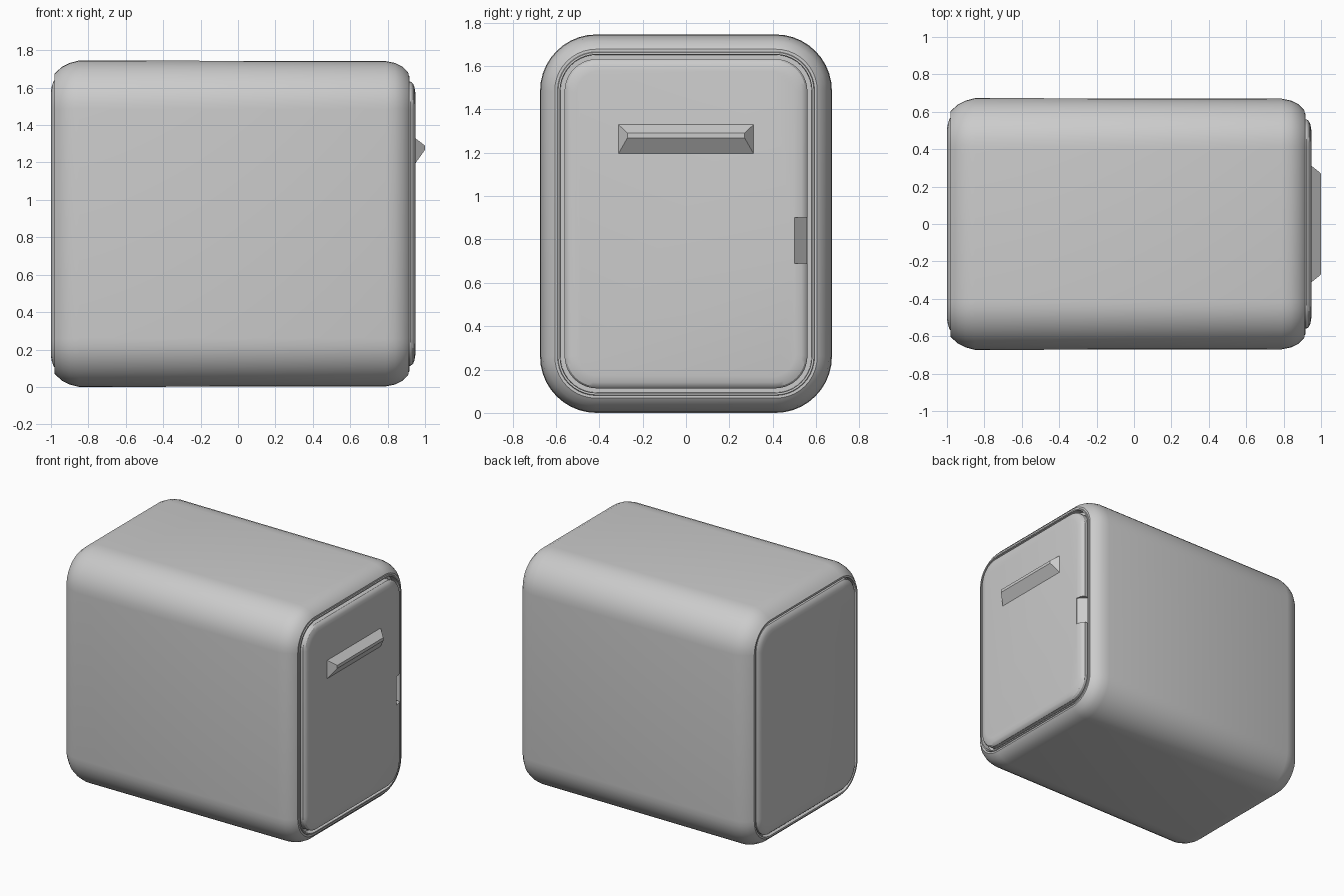
import bpy, bmesh, math

if "Cube" in bpy.data.objects:
    bpy.data.objects.remove(bpy.data.objects["Cube"])


def section(x, hy, z0, z1, r, n=10):
    """Rounded rectangle in the plane at x."""
    pts = []
    corners = [(hy - r, z1 - r), (-hy + r, z1 - r), (-hy + r, z0 + r), (hy - r, z0 + r)]
    for i, (cy, cz) in enumerate(corners):
        for k in range(n + 1):
            a = math.pi / 2 * (i + k / n)
            pts.append((x, cy + r * math.cos(a), cz + r * math.sin(a)))
    return pts


def loft(name, sections, smooth=True):
    """Skin point loops in order and cap both ends."""
    bm = bmesh.new()
    loops = [[bm.verts.new(p) for p in s] for s in sections]
    n = len(loops[0])
    for a, b in zip(loops, loops[1:]):
        for i in range(n):
            bm.faces.new((a[i], a[(i + 1) % n], b[(i + 1) % n], b[i]))
    bm.faces.new(loops[0])
    bm.faces.new(loops[-1])
    bmesh.ops.recalc_face_normals(bm, faces=bm.faces)
    mesh = bpy.data.meshes.new(name)
    bm.to_mesh(mesh)
    bm.free()
    ob = bpy.data.objects.new(name, mesh)
    bpy.context.collection.objects.link(ob)
    if smooth:
        bpy.ops.object.select_all(action='DESELECT')
        ob.select_set(True)
        bpy.context.view_layer.objects.active = ob
        bpy.ops.object.shade_smooth_by_angle(angle=math.radians(32))
    return ob


def inset(x, d, r):
    """Section of the outer body outline moved inwards by d."""
    return section(x, 0.673 - d, d, 1.745 - d, r)


# Outer shell with softened ends and a recess around each end panel
loft("shell", [
    inset(-0.945, 0.095, 0.165), inset(-0.945, 0.085, 0.175),
    inset(-0.98, 0.083, 0.177), inset(-0.98, 0.07, 0.19),
    inset(-0.965, 0.055, 0.205), inset(-0.94, 0.033, 0.225),
    inset(-0.90, 0.013, 0.245), inset(-0.85, 0.0, 0.26),
    inset(0.79, 0.003, 0.257), inset(0.84, 0.013, 0.245),
    inset(0.88, 0.033, 0.225), inset(0.905, 0.058, 0.205),
    inset(0.912, 0.068, 0.19), inset(0.912, 0.08, 0.18),
    inset(0.918, 0.083, 0.177), inset(0.918, 0.092, 0.168),
    inset(0.87, 0.094, 0.166)])

# Back panel
loft("back_panel", [
    inset(-0.94, 0.098, 0.15), inset(-0.975, 0.10, 0.15),
    inset(-0.987, 0.112, 0.14), inset(-0.995, 0.135, 0.125),
    inset(-1.0, 0.165, 0.11)])

# Front door
door = loft("door", [
    inset(0.865, 0.113, 0.15), inset(0.922, 0.113, 0.15),
    inset(0.935, 0.122, 0.14), inset(0.943, 0.14, 0.125),
    inset(0.948, 0.17, 0.10)])

# Sloped finger notch in the door edge
notch = loft("notch_cutter", [
    [(0.97, 0.50, z), (0.945, 0.50, z), (0.89, 0.555, z), (0.89, 0.60, z), (0.97, 0.60, z)]
    for z in (0.69, 0.90)], smooth=False)
notch.hide_render = True
notch.hide_viewport = True
notch.display_type = 'WIRE'
cut = door.modifiers.new("notch", 'BOOLEAN')
cut.operation = 'DIFFERENCE'
cut.solver = 'EXACT'
cut.object = notch

# Wedge-shaped door handle
loft("door_handle", [
    [(x, -hy, z0), (x, hy, z0), (x, hy, z1), (x, -hy, z1)]
    for x, hy, z0, z1 in ((0.94, 0.312, 1.195, 1.33), (0.948, 0.312, 1.195, 1.33),
                          (1.0, 0.27, 1.268, 1.29))], smooth=False)
